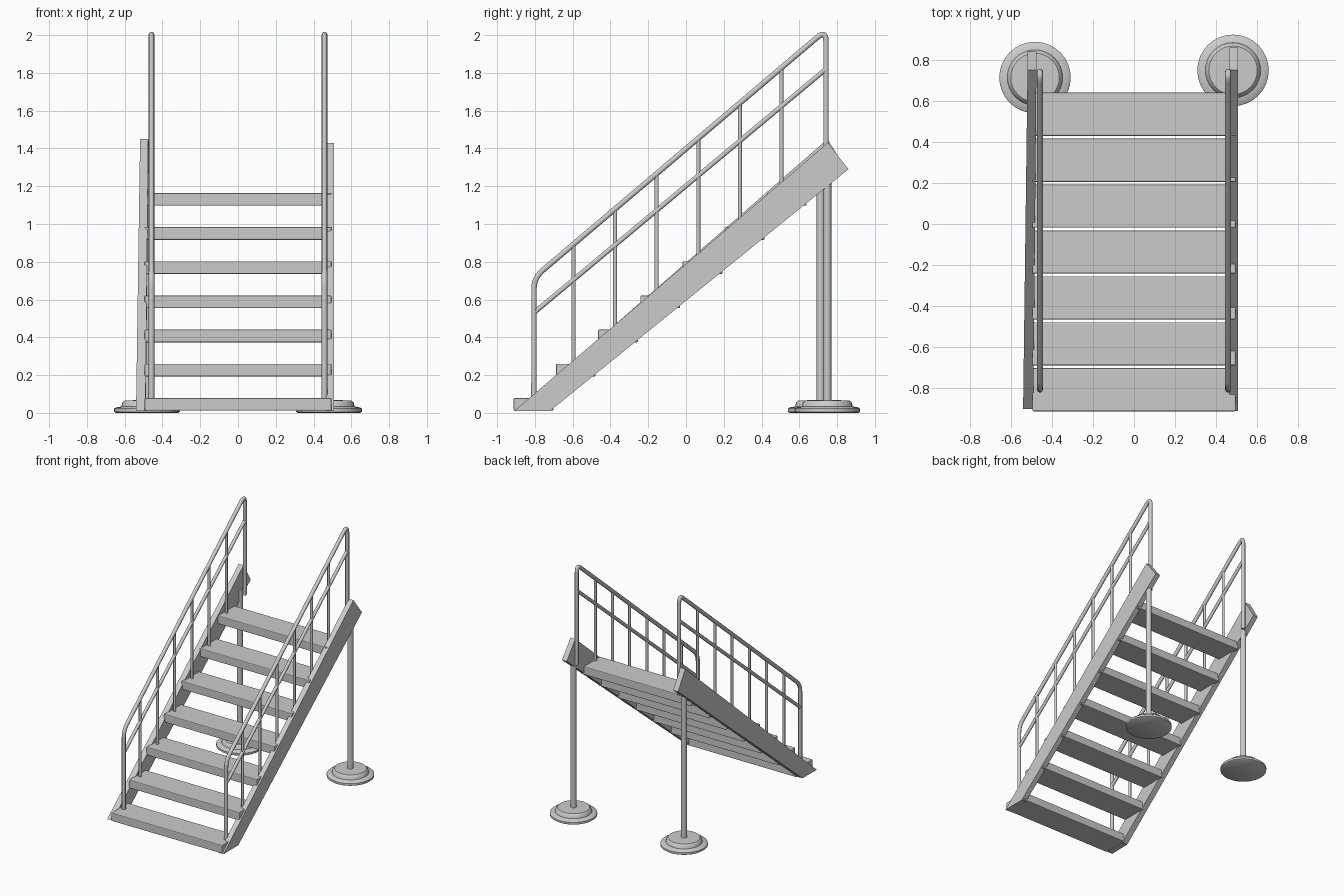
import bpy, bmesh, math
from mathutils import Vector

if "Cube" in bpy.data.objects:
    bpy.data.objects.remove(bpy.data.objects["Cube"])


def add_mesh(name, verts, faces, bevel=0.0, smooth=False):
    me = bpy.data.meshes.new(name)
    me.from_pydata(verts, [], faces)
    bm = bmesh.new()
    bm.from_mesh(me)
    bmesh.ops.recalc_face_normals(bm, faces=bm.faces)
    bm.to_mesh(me)
    bm.free()
    ob = bpy.data.objects.new(name, me)
    bpy.context.collection.objects.link(ob)
    if bevel:
        m = ob.modifiers.new("bevel", 'BEVEL')
        m.width, m.segments = bevel, 2
    if smooth:
        bpy.ops.object.select_all(action='DESELECT')
        bpy.context.view_layer.objects.active = ob
        ob.select_set(True)
        bpy.ops.object.shade_smooth_by_angle(angle=math.radians(35))
    return ob


def prism(name, profile, x_range, bevel=0.0):
    """Extrude a (y, z) profile along x; x_range(y) gives the two side positions."""
    n = len(profile)
    verts = [(x_range(y)[s], y, z) for s in (0, 1) for y, z in profile]
    faces = [tuple(range(n)), tuple(range(2 * n - 1, n - 1, -1))]
    faces += [(i, (i + 1) % n, n + (i + 1) % n, n + i) for i in range(n)]
    return add_mesh(name, verts, faces, bevel)


def tube(name, points, radius):
    """Round bar following a list of points."""
    cu = bpy.data.curves.new(name, 'CURVE')
    cu.dimensions = '3D'
    cu.bevel_depth, cu.bevel_resolution, cu.use_fill_caps = radius, 3, True
    sp = cu.splines.new('POLY')
    sp.points.add(len(points) - 1)
    for p, co in zip(sp.points, points):
        p.co = (*co, 1)
    ob = bpy.data.objects.new(name, cu)
    bpy.context.collection.objects.link(ob)
    return ob


def rounded(points, r, steps=6):
    """Replace inner corners of a path with smooth bends."""
    pts = [Vector(p) for p in points]
    out = [pts[0]]
    for a, b, c in zip(pts, pts[1:], pts[2:]):
        p, q = b + (a - b).normalized() * r, b + (c - b).normalized() * r
        for i in range(steps + 1):
            t = i / steps
            out.append(p * (1 - t) ** 2 + b * 2 * t * (1 - t) + q * t * t)
    return out + [pts[-1]]


def lathe(name, profile, x, y, n=32):
    """Spin an (r, z) profile around a vertical axis, capped at both ends."""
    k = len(profile)
    verts = [(x + r * math.cos(2 * math.pi * j / n), y + r * math.sin(2 * math.pi * j / n), z)
             for j in range(n) for r, z in profile]
    faces = [(j * k + i, (j + 1) % n * k + i, (j + 1) % n * k + i + 1, j * k + i + 1)
             for j in range(n) for i in range(k - 1)]
    faces += [tuple(j * k for j in range(n)), tuple(j * k + k - 1 for j in range(n))]
    return add_mesh(name, verts, faces, smooth=True)


# Stringers: the left one is slightly splayed
side = [(-0.91, 0.01), (0.75, 1.43), (0.86, 1.29), (-0.72, 0.01)]
prism("right_stringer", side, lambda y: (0.465, 0.507))
left = [(-0.90, 0.01), (0.75, 1.45), (0.84, 1.30), (-0.72, 0.01)]
prism("left_stringer", left,
      lambda y: (-0.54 + 0.013 * (y + 0.91), -0.49 + 0.009 * (y + 0.91)))

# Treads
for i in range(7):
    y, z = -0.912 + 0.2235 * i, 0.012 + 0.1808 * i
    prism(f"tread_{i + 1}", [(y, z), (y + 0.21, z), (y + 0.21, z + 0.067), (y, z + 0.067)],
          lambda y: (-0.495, 0.495), bevel=0.006)

for s, label, cx, cy in ((-1, "left", -0.482, 0.713), (1, "right", 0.482, 0.748)):
    x = 0.458 * s
    # Handrail with its end posts, and the middle rail
    tube(f"{label}_handrail", rounded([(x, -0.805, 0.07), (x, -0.805, 0.715),
                                       (x, 0.741, 2.027), (x, 0.741, 1.22)], 0.06), 0.015)
    tube(f"{label}_middle_rail", [(x, -0.805, 0.53), (x, 0.741, 1.82)], 0.013)
    # Balusters standing on the treads
    for i in range(6):
        y = -0.595 + 0.22 * i
        tube(f"{label}_baluster_{i + 1}",
             [(x, y, 0.24 + 0.1808 * i), (x, y, 0.715 + (y + 0.805) * 0.849)], 0.011)
    # Support post and its stepped round foot
    lathe(f"{label}_support_post", [(0.021, 0.05), (0.021, 1.27)], cx, cy, 20)
    lathe(f"{label}_foot", [(0.165, 0.0), (0.174, 0.006), (0.174, 0.022), (0.165, 0.029),
                            (0.135, 0.034), (0.130, 0.055), (0.118, 0.066), (0.02, 0.068)], cx, cy)
